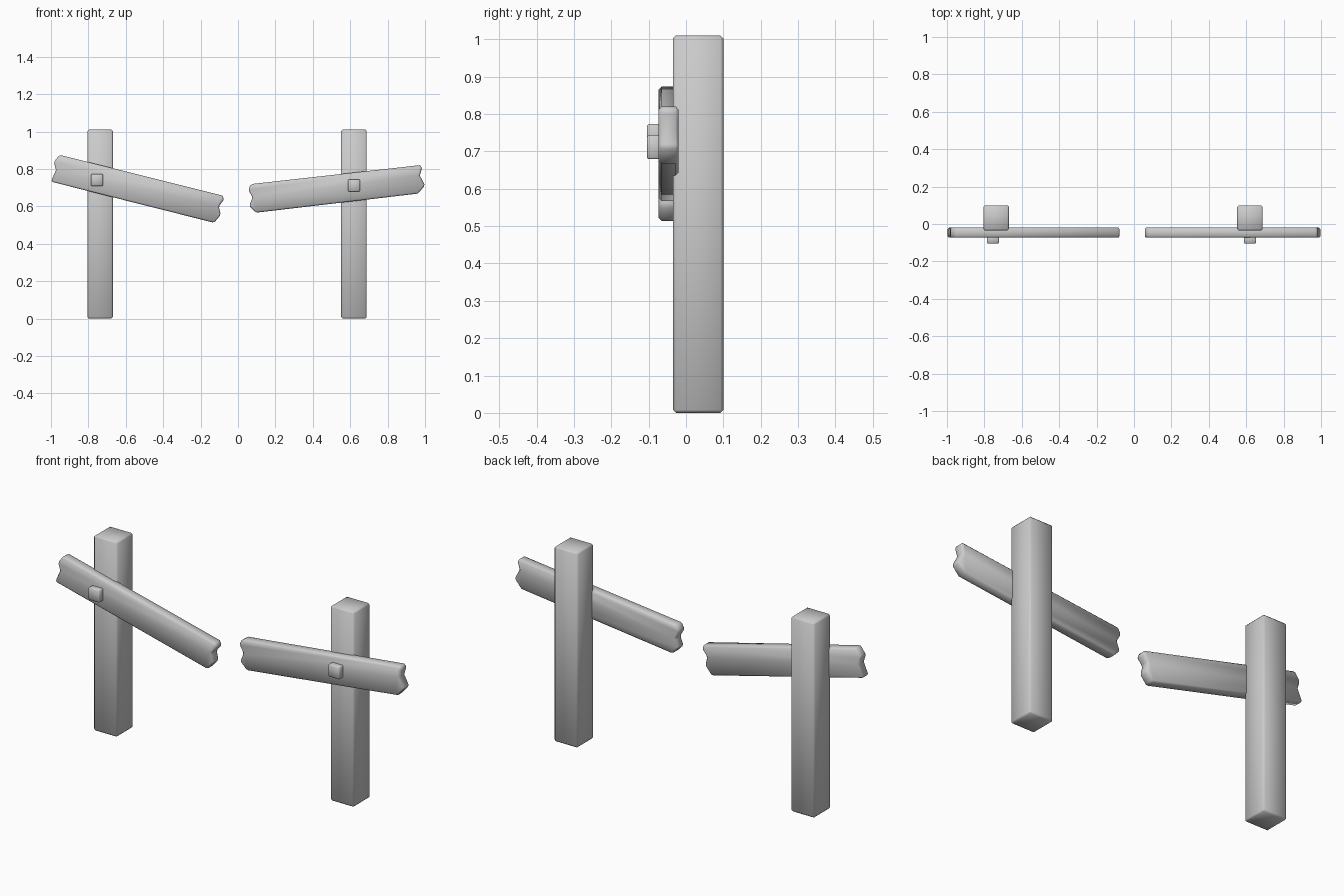
import bpy, bmesh, math

cube = bpy.data.objects.get("Cube")
if cube:
    bpy.data.objects.remove(cube, do_unlink=True)

grey = bpy.data.materials.new("plain_grey")
grey.use_nodes = True
colour = (0.6, 0.6, 0.6, 1)
grey.diffuse_color = colour
grey.node_tree.nodes["Principled BSDF"].inputs["Base Color"].default_value = colour


def extruded(name, outline, y0, y1, bevel):
    """Extrude an (x, z) outline from y0 to y1 and soften its edges."""
    bm = bmesh.new()
    face = bm.faces.new([bm.verts.new((x, y0, z)) for x, z in outline])
    grown = bmesh.ops.extrude_face_region(bm, geom=[face])
    for v in grown["geom"]:
        if isinstance(v, bmesh.types.BMVert):
            v.co.y = y1
    bmesh.ops.recalc_face_normals(bm, faces=bm.faces)
    mesh = bpy.data.meshes.new(name)
    bm.to_mesh(mesh)
    bm.free()
    mesh.materials.append(grey)
    obj = bpy.data.objects.new(name, mesh)
    bpy.context.collection.objects.link(obj)
    mod = obj.modifiers.new("soft_edges", 'BEVEL')
    mod.width = bevel
    mod.segments = 1
    mod.limit_method = 'ANGLE'
    mod.angle_limit = math.radians(50)
    bpy.ops.object.select_all(action='DESELECT')
    obj.select_set(True)
    bpy.context.view_layer.objects.active = obj
    bpy.ops.object.modifier_apply(modifier=mod.name)
    bpy.ops.object.shade_smooth_by_angle(angle=math.radians(50))
    return obj


def block(name, x, z0, z1, half, y0, y1, bevel):
    outline = [(x - half, z0), (x + half, z0), (x + half, z1), (x - half, z1)]
    return extruded(name, outline, y0, y1, bevel)


# Square posts and the pegs that hold the planks
for side, post_x, peg_x, peg_z in (("right", -0.737, -0.754, 0.741),
                                   ("left", 0.62, 0.621, 0.711)):
    block(side + "_post", post_x, 0, 1.01, 0.068, -0.035, 0.1, 0.008)
    block(side + "_peg", peg_x, peg_z - 0.032, peg_z + 0.032, 0.032,
          -0.104, -0.06, 0.004)

# Tilted planks with jagged broken ends
planks = {
    "right_plank": [(-0.955, 0.875), (-0.985, 0.835), (-0.973, 0.795), (-1.0, 0.732),
                    (-0.128, 0.512), (-0.092, 0.555), (-0.103, 0.6), (-0.073, 0.638),
                    (-0.085, 0.658)],
    "left_plank": [(0.07, 0.719), (0.054, 0.69), (0.078, 0.648), (0.06, 0.603),
                   (0.096, 0.566), (0.962, 0.668), (1.0, 0.712), (0.972, 0.765),
                   (0.985, 0.808), (0.972, 0.82)],
}
for name, outline in planks.items():
    extruded(name, outline, -0.073, -0.02, 0.008)
